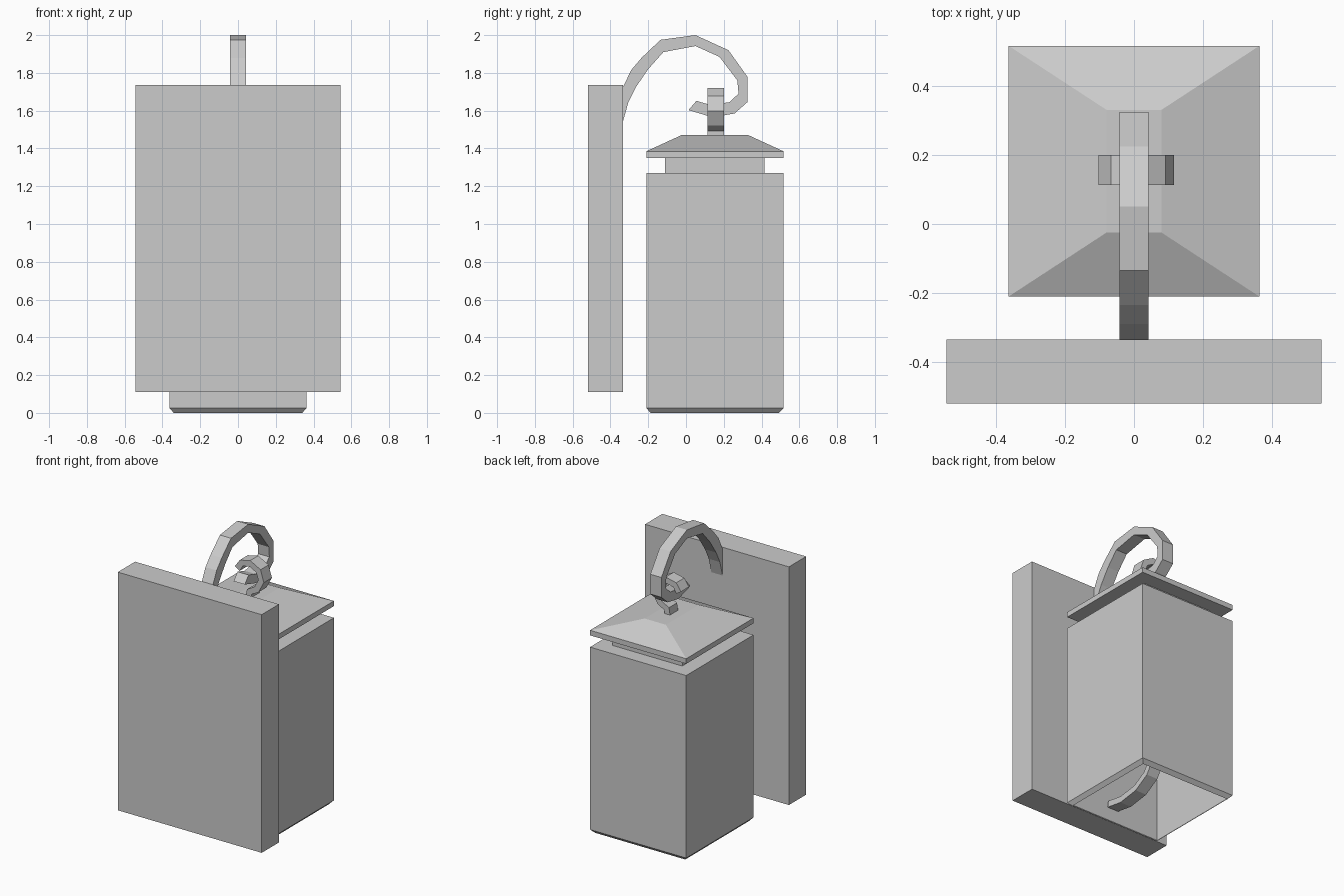
import bpy
import bmesh
from mathutils import Vector

if "Cube" in bpy.data.objects:
    bpy.data.objects.remove(bpy.data.objects["Cube"])


def finish(name, bm):
    bmesh.ops.recalc_face_normals(bm, faces=bm.faces)
    mesh = bpy.data.meshes.new(name)
    bm.to_mesh(mesh)
    bm.free()
    obj = bpy.data.objects.new(name, mesh)
    bpy.context.collection.objects.link(obj)
    return obj


def rect_stack(name, centre, levels, open_bottom=False):
    """Loft rectangles given as (z, half x, half y)."""
    bm = bmesh.new()
    cx, cy = centre
    rings = [[bm.verts.new((cx + sx * hx, cy + sy * hy, z))
              for sx, sy in ((-1, -1), (1, -1), (1, 1), (-1, 1))]
             for z, hx, hy in levels]
    for a, b in zip(rings, rings[1:]):
        for i in range(4):
            j = (i + 1) % 4
            bm.faces.new((a[i], a[j], b[j], b[i]))
    bm.faces.new(rings[-1])
    if not open_bottom:
        bm.faces.new(rings[0][::-1])
    return finish(name, bm)


def strap(name, outer, inner, place, lo, hi):
    """Flat bar between two edge lines, extruded from lo to hi."""
    bm = bmesh.new()
    rings = [[bm.verts.new(place(p, w)) for p, w in
              ((o, lo), (o, hi), (i, hi), (i, lo))] for o, i in zip(outer, inner)]
    for a, b in zip(rings, rings[1:]):
        for i in range(4):
            j = (i + 1) % 4
            bm.faces.new((a[i], a[j], b[j], b[i]))
    bm.faces.new(rings[0])
    bm.faces.new(rings[-1])
    return finish(name, bm)


def offset(path, d):
    """Shift a 2D path sideways by d."""
    pts = [Vector(p) for p in path]
    out = []
    for i, p in enumerate(pts):
        t = (pts[min(i + 1, len(pts) - 1)] - pts[max(i - 1, 0)]).normalized()
        out.append(p + Vector((-t.y, t.x)) * d)
    return out


def in_yz(p, w):
    return (w, p[0], p[1])


def in_xz(p, w):
    return (p[0], w, p[1])


# Wall plate
rect_stack("wall_plate", (0, -0.427), [(0.11, 0.543, 0.093), (1.735, 0.543, 0.093)])

# Lantern body, open underneath with a chamfered lower rim
C = (0, 0.153)
rect_stack("lantern_body", C, [(0, 0.34, 0.34), (0.025, 0.363, 0.363),
                               (1.27, 0.363, 0.363)], open_bottom=True)

# Neck and hipped roof
rect_stack("lantern_neck", C, [(1.27, 0.263, 0.263), (1.35, 0.263, 0.263)])
rect_stack("lantern_roof", C, [(1.35, 0.363, 0.363), (1.385, 0.363, 0.363),
                               (1.47, 0.08, 0.178)])

# Scrolled support arm
arm_outer = [(-.336, 1.64), (-.336, 1.72), (-.29, 1.815), (-.235, 1.88), (-.135, 1.975),
             (.05, 2.0), (.225, 1.92), (.325, 1.78), (.325, 1.645), (.257, 1.585),
             (.14, 1.565), (.013, 1.603)]
arm_inner = [(-.336, 1.535), (-.305, 1.645), (-.265, 1.725), (-.2, 1.82), (-.12, 1.91),
             (.05, 1.942), (.177, 1.885), (.272, 1.76), (.278, 1.69), (.23, 1.645),
             (.13, 1.63), (.055, 1.652)]
strap("support_arm", arm_outer, arm_inner, in_yz, -0.042, 0.042)

# Hanging hook on the roof
hook = [(0, 1.46), (.005, 1.505), (.06, 1.535), (.095, 1.60), (.075, 1.665),
        (.01, 1.70), (-.055, 1.685), (-.085, 1.64)]
strap("hanging_hook", offset(hook, .021), offset(hook, -.021), in_xz, 0.113, 0.2)

# Curved strap inside the body
brace = [(-.2, .13), (-.08, .11), (.06, .13), (.16, .19), (.22, .28), (.22, .38)]
strap("inner_strap", offset(brace, .021), offset(brace, -.021), in_yz, -0.042, 0.042)
